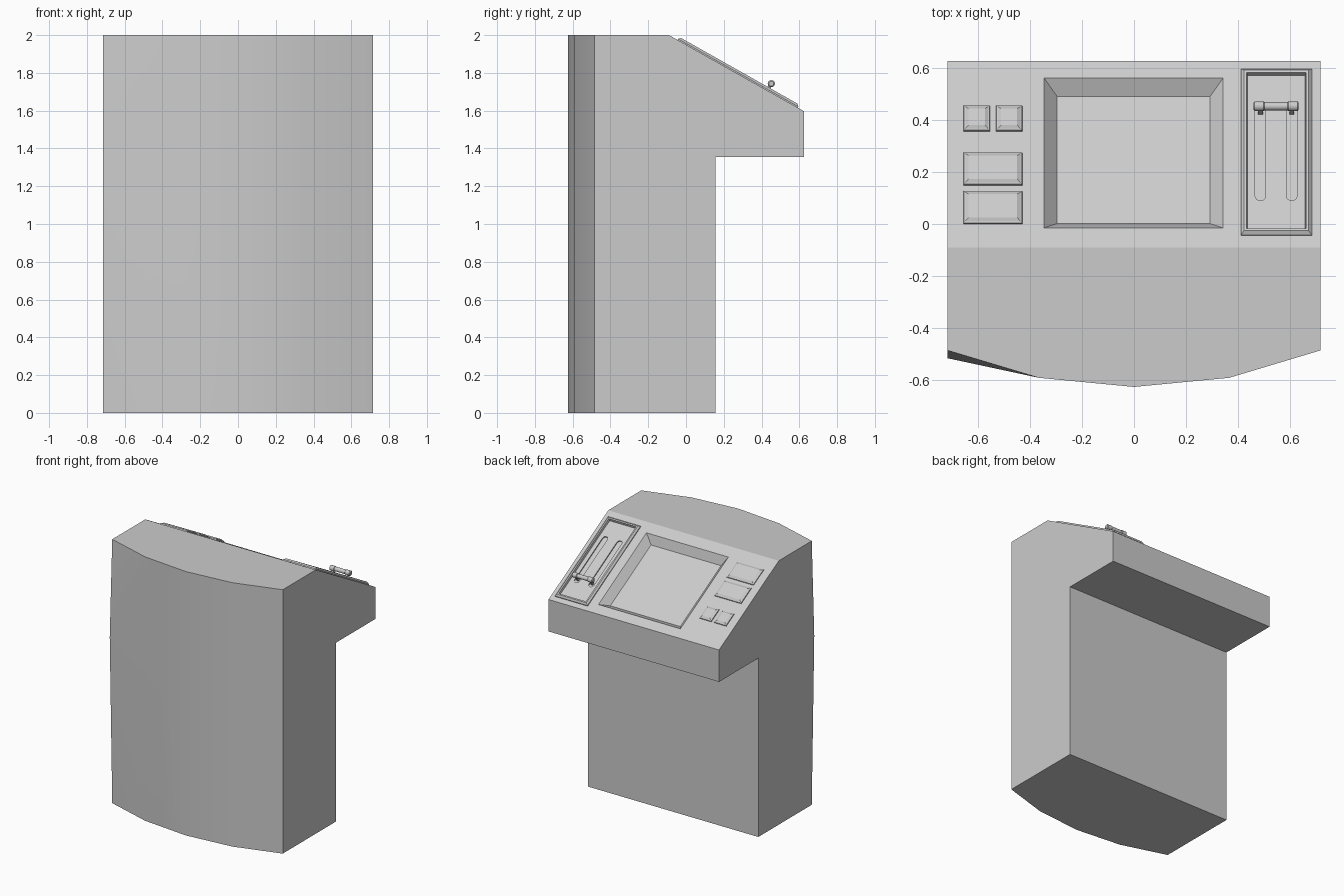
import bpy, bmesh, math
from mathutils import Matrix, Vector

if "Cube" in bpy.data.objects:
    bpy.data.objects.remove(bpy.data.objects["Cube"])

SLOPE = math.atan2(0.403, 0.715)
C = math.cos(SLOPE)
# panel space: x across, y down the slope, z out of the panel
PANEL = Matrix.Translation((0, -0.09, 2.0)) @ Matrix.Rotation(-SLOPE, 4, 'X')


def down(y):
    return (y + 0.09) / C


def make(name, verts, faces, matrix=None, helper=False):
    me = bpy.data.meshes.new(name)
    me.from_pydata([tuple(v) for v in verts], [], faces)
    bm = bmesh.new()
    bm.from_mesh(me)
    bmesh.ops.recalc_face_normals(bm, faces=bm.faces)
    if matrix:
        bm.transform(matrix)
    bm.to_mesh(me)
    bm.free()
    ob = bpy.data.objects.new(name, me)
    bpy.context.collection.objects.link(ob)
    ob.hide_render = helper
    return ob


def loft(name, loops, caps=True, closed=False, **kw):
    n, m = len(loops[0]), len(loops)
    verts = [p for l in loops for p in l]
    faces = [(i * n + j, i * n + (j + 1) % n,
              ((i + 1) % m) * n + (j + 1) % n, ((i + 1) % m) * n + j)
             for i in range(m if closed else m - 1) for j in range(n)]
    if caps and not closed:
        faces += [tuple(range(n)), tuple(range((m - 1) * n, m * n))]
    return make(name, verts, faces, **kw)


def rect(x0, x1, y0, y1, inset, h):
    a, b, c, d = x0 + inset, x1 - inset, down(y0) + inset, down(y1) - inset
    return [(a, c, h), (b, c, h), (b, d, h), (a, d, h)]


def smooth(ob, angle):
    bpy.ops.object.select_all(action='DESELECT')
    ob.select_set(True)
    bpy.context.view_layer.objects.active = ob
    bpy.ops.object.shade_smooth_by_angle(angle=math.radians(angle))


# cabinet body: bowed front, stepped back, sloped panel
W = 0.715
front = [(-W, -0.485), (-0.365, -0.59), (0, -0.625), (0.365, -0.59), (W, -0.485)]
back = [(0.155, 0), (0.155, 1.355), (0.625, 1.355), (0.625, 1.597), (-0.09, 2.0)]
verts = [(x, y, 2) for x, y in front] + [(x, y, 0) for x, y in front]
verts += [(-W, y, z) for y, z in back] + [(W, y, z) for y, z in back]
verts.append((-W, -0.515, 1.27))
faces = [(i, i + 1, i + 6, i + 5) for i in range(1, 4)]
faces += [(0, 20, 1), (20, 5, 6), (20, 6, 1)]
faces += [(10 + i, 11 + i, 16 + i, 15 + i) for i in range(4)]
faces += [(0, 1, 2, 3, 4, 19, 14), (5, 6, 7, 8, 9, 15, 10),
          (0, 20, 5, 10, 11, 12, 13, 14), (4, 9, 15, 16, 17, 18, 19)]
body = make("cabinet_body", verts, faces)

# screen recess and lever slots cut into the panel
s = (-0.345, 0.342, -0.015, 0.56)
k = 0.05 / 0.055
cutters = [loft("screen_cutter", [rect(*s, 0.05, -0.055), rect(*s, -0.02 * k, 0.02)],
                matrix=PANEL, helper=True)]
for x in (0.485, 0.605):
    outline = []
    for cy, start in ((down(0.44), 0), (down(0.107), 180)):
        for i in range(9):
            a = math.radians(start + i * 22.5)
            outline.append((x + 0.02 * math.cos(a), cy + 0.02 * math.sin(a)))
    cutters.append(loft("slot_cutter", [[(p[0], p[1], h) for p in outline]
                                        for h in (-0.008, 0.01)],
                        matrix=PANEL, helper=True))
bpy.context.view_layer.objects.active = body
for c in cutters:
    mod = body.modifiers.new("cut", 'BOOLEAN')
    mod.operation, mod.solver, mod.object = 'DIFFERENCE', 'EXACT', c
    bpy.ops.object.modifier_apply(modifier=mod.name)
for c in cutters:
    bpy.data.objects.remove(c)
smooth(body, 20)

# raised frame around the lever
f = (0.41, 0.682, -0.045, 0.592)
loft("lever_frame", [rect(*f, i, h) for i, h in
                     ((0, -0.003), (0, 0.006), (0.012, 0.018), (0.022, 0.018), (0.026, -0.003))],
     closed=True, matrix=PANEL)

# push buttons
buttons = [(-0.655, -0.552, 0.355, 0.453), (-0.53, -0.428, 0.355, 0.453),
           (-0.655, -0.428, 0.148, 0.273), (-0.655, -0.428, 0.0, 0.125)]
for n, b in enumerate(buttons):
    loft(f"button_{n + 1}", [rect(*b, i, h) for i, h in
                             ((0, -0.003), (0.002, 0.006), (0.008, 0.008), (0.02, 0.015))],
         matrix=PANEL)

# lever handle: turned bar with thicker grips, on two stems
HV, HN = down(0.432) + 0.0, 0.042
HV = 0.598
prof = [(0.458, 0.013), (0.463, 0.019), (0.497, 0.019), (0.501, 0.016),
        (0.589, 0.016), (0.593, 0.019), (0.627, 0.019), (0.632, 0.013)]
ring = [(math.cos(math.tau * i / 16), math.sin(math.tau * i / 16)) for i in range(16)]
bar = loft("lever_handle", [[(x, HV + r * c, HN + r * s_) for c, s_ in ring]
                            for x, r in prof], matrix=PANEL)
smooth(bar, 30)
for n, x in enumerate((0.485, 0.605)):
    loft(f"lever_stem_{n + 1}", [[(x + a * 0.009, HV + b * 0.009, h) for a, b in
                                  ((-1, -1), (1, -1), (1, 1), (-1, 1))]
                                 for h in (-0.008, HN)], matrix=PANEL)
